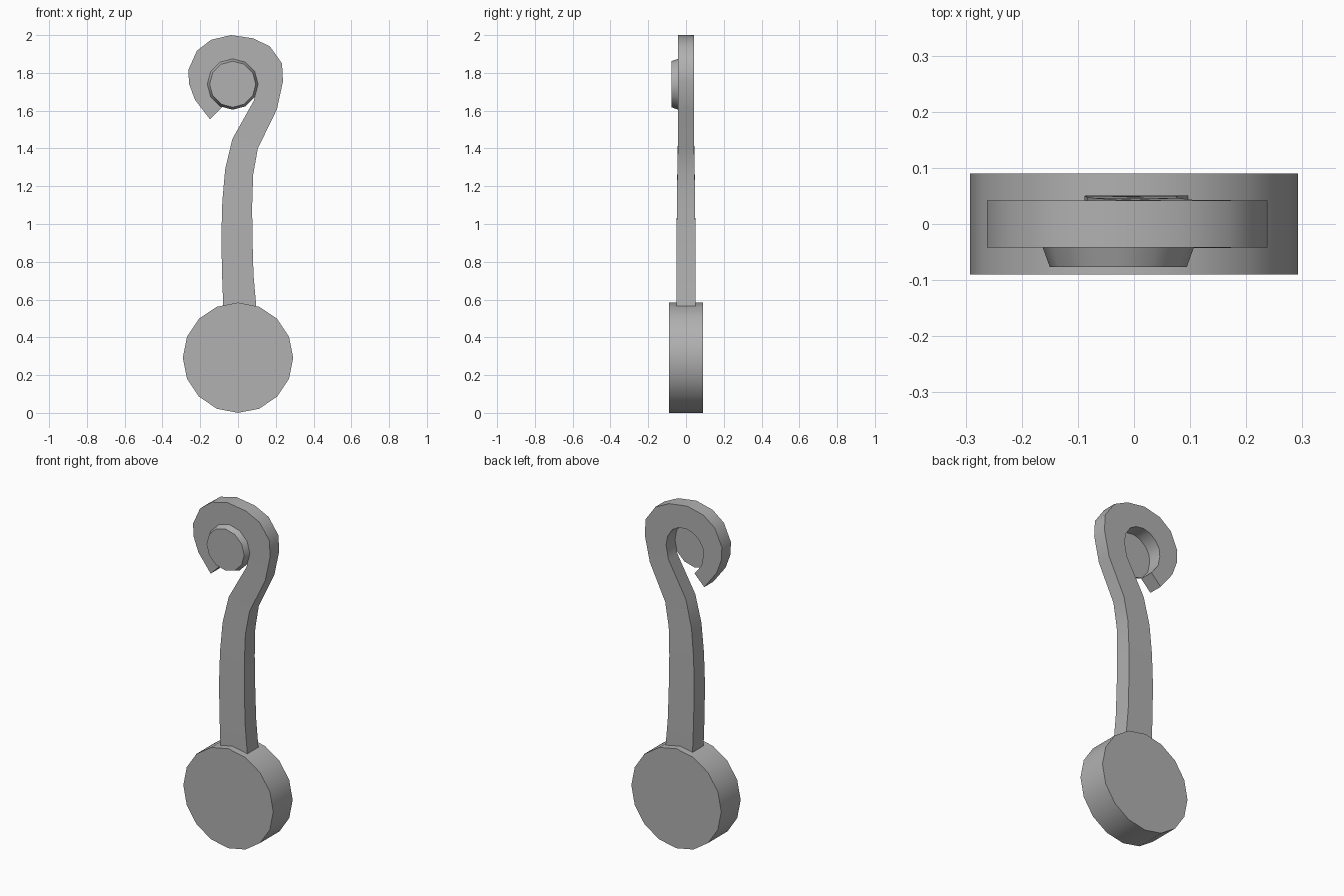
import bpy, bmesh
from math import radians
from mathutils import Matrix

if "Cube" in bpy.data.objects:
    bpy.data.objects.remove(bpy.data.objects["Cube"])

# Darker grey shared by all parts
grey = bpy.data.materials.new("dark_grey")
grey.diffuse_color = (0.44, 0.44, 0.44, 1)
grey.use_nodes = True
grey.node_tree.nodes["Principled BSDF"].inputs["Base Color"].default_value = grey.diffuse_color


def finish(bm, name):
    bmesh.ops.recalc_face_normals(bm, faces=bm.faces)
    mesh = bpy.data.meshes.new(name)
    bm.to_mesh(mesh)
    bm.free()
    mesh.materials.append(grey)
    obj = bpy.data.objects.new(name, mesh)
    bpy.context.collection.objects.link(obj)
    # Smooth rims, crisp front and back edges
    bpy.ops.object.select_all(action='DESELECT')
    obj.select_set(True)
    bpy.context.view_layer.objects.active = obj
    bpy.ops.object.shade_smooth_by_angle(angle=radians(40))
    return obj


def disc(name, x, z, y_front, y_back, r_front, r_back, sides):
    """Disc whose axis runs front to back."""
    bm = bmesh.new()
    place = Matrix.Translation((x, (y_front + y_back) / 2, z)) @ Matrix.Rotation(radians(90), 4, 'X')
    bmesh.ops.create_cone(bm, cap_ends=True, segments=sides, radius1=r_back,
                          radius2=r_front, depth=y_back - y_front, matrix=place)
    return finish(bm, name)


def ribbon(name, sections):
    """Four-sided bar swept through (inner x, z, outer x, z, half depth)."""
    bm = bmesh.new()
    rings = []
    for xi, zi, xo, zo, d in sections:
        rings.append([bm.verts.new(p) for p in
                      ((xi, -d, zi), (xo, -d, zo), (xo, d, zo), (xi, d, zi))])
    for a, b in zip(rings, rings[1:]):
        for i in range(4):
            j = (i + 1) % 4
            bm.faces.new((a[i], a[j], b[j], b[i]))
    bm.faces.new(rings[0])
    bm.faces.new(rings[-1])
    return finish(bm, name)


# Heavy round base
disc("base_disc", 0, 0.292, -0.09, 0.09, 0.292, 0.292, 16)

# Curved stem rolling over into the hook
T = 0.042
ribbon("hooked_stem", [
    (-0.078, 0.56, 0.097, 0.56, 0.051),
    (-0.085, 0.75, 0.082, 0.73, 0.051),
    (-0.088, 0.94, 0.076, 0.94, 0.050),
    (-0.083, 1.12, 0.075, 1.10, 0.048),
    (-0.068, 1.29, 0.080, 1.26, 0.046),
    (-0.030, 1.45, 0.105, 1.40, 0.043),
    (0.085, 1.655, 0.206, 1.607, T),
    (0.100, 1.735, 0.238, 1.755, T),
    (0.090, 1.790, 0.233, 1.850, T),
    (0.060, 1.835, 0.169, 1.940, T),
    (0.020, 1.858, 0.080, 1.983, T),
    (-0.030, 1.865, -0.037, 2.000, T),
    (-0.075, 1.852, -0.143, 1.975, T),
    (-0.115, 1.820, -0.217, 1.918, T),
    (-0.138, 1.780, -0.262, 1.818, T),
    (-0.142, 1.735, -0.260, 1.745, T),
    (-0.130, 1.675, -0.228, 1.658, T),
    (-0.085, 1.617, -0.148, 1.554, T),
])

# Bevelled button covering the eye of the hook
disc("hook_button", -0.028, 1.740, -0.077, -0.041, 0.122, 0.135, 12)
